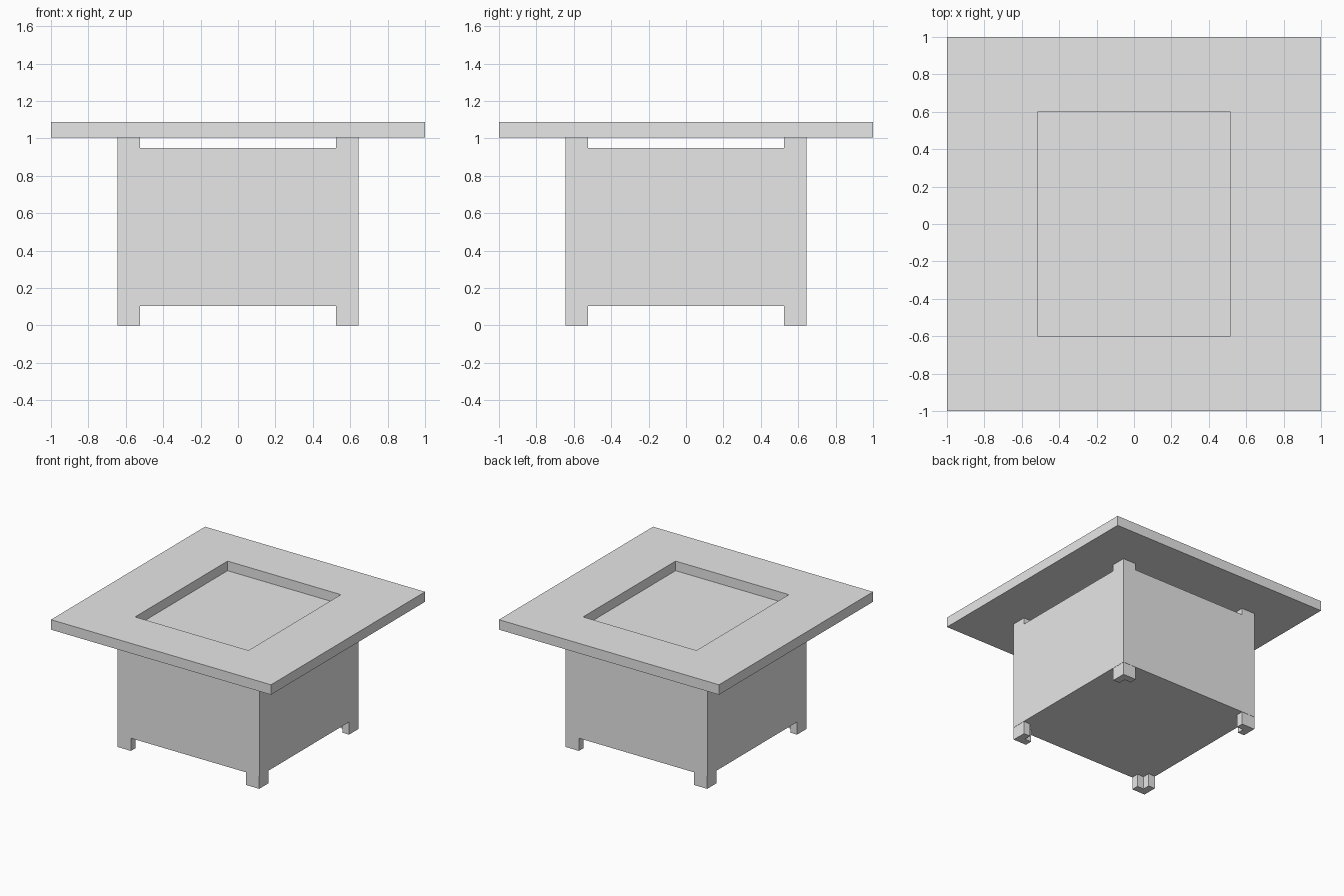
import bpy
import bmesh

cube = bpy.data.objects.get("Cube")
if cube:
    bpy.data.objects.remove(cube, do_unlink=True)

GREY = (0.8, 0.8, 0.8, 1.0)
grey = bpy.data.materials.new("light grey")
grey.use_nodes = True
grey.diffuse_color = GREY
grey.node_tree.nodes["Principled BSDF"].inputs["Base Color"].default_value = GREY

HALF = 0.645          # half width of the body
LEG_HALF = 0.643      # legs sit a hair inside the body faces
LEG_INNER = 0.523     # where each leg's arms end
LEG_THICK = 0.06
BODY_LOW, BODY_HIGH = 0.105, 0.95
TOP_LOW, TOP_HIGH = 1.005, 1.087
POCKET_FLOOR = 1.008


def finish(name, bm):
    bmesh.ops.recalc_face_normals(bm, faces=bm.faces)
    mesh = bpy.data.meshes.new(name)
    bm.to_mesh(mesh)
    bm.free()
    mesh.materials.append(grey)
    obj = bpy.data.objects.new(name, mesh)
    bpy.context.collection.objects.link(obj)


def rectangle(hx, hy):
    return [(-hx, -hy), (hx, -hy), (hx, hy), (-hx, hy)]


def loft(name, *sections):
    """Join (outline, height) sections in order and cap both ends."""
    bm = bmesh.new()
    loops = [[bm.verts.new((x, y, z)) for x, y in outline]
             for outline, z in sections]
    for a, b in zip(loops, loops[1:]):
        for i in range(len(a)):
            j = (i + 1) % len(a)
            bm.faces.new((a[i], a[j], b[j], b[i]))
    bm.faces.new(loops[0])
    bm.faces.new(loops[-1])
    finish(name, bm)


# Table top with a sunken rectangular pocket, closed underneath
slab, pocket = rectangle(1, 1), rectangle(0.515, 0.6)
loft("table_top", (slab, TOP_LOW), (slab, TOP_HIGH),
     (pocket, TOP_HIGH), (pocket, POCKET_FLOOR))

# Closed box body
box = rectangle(HALF, HALF)
loft("body", (box, BODY_LOW), (box, BODY_HIGH))

# L-shaped corner legs: feet below the body and posts carrying the top
web = LEG_HALF - LEG_THICK
angle = [(LEG_HALF, LEG_HALF), (LEG_INNER, LEG_HALF), (LEG_INNER, web),
         (web, web), (web, LEG_INNER), (LEG_HALF, LEG_INNER)]
for sx, side in ((1, "left"), (-1, "right")):
    for sy, end in ((-1, "front"), (1, "back")):
        outline = [(x * sx, y * sy) for x, y in angle]
        loft(f"{end}_{side}_foot", (outline, 0), (outline, BODY_LOW))
        loft(f"{end}_{side}_post", (outline, BODY_HIGH), (outline, TOP_LOW))
